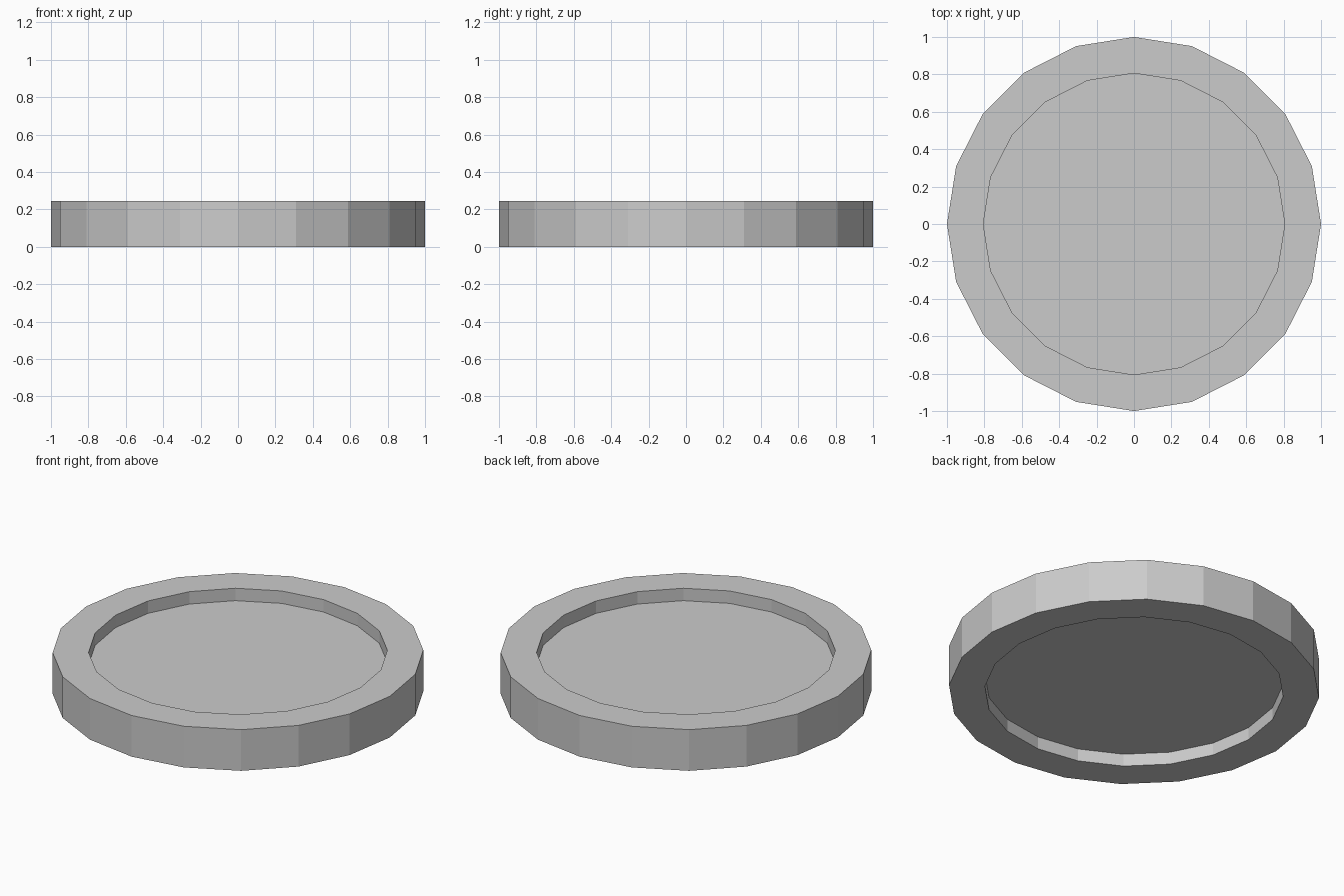
import bpy, bmesh
from math import cos, sin, tau

if "Cube" in bpy.data.objects:
    bpy.data.objects.remove(bpy.data.objects["Cube"])

SIDES = 20
R_OUT, R_IN = 1.0, 0.806   # outer rim and recess radii
H, RECESS = 0.245, 0.074   # total height, recess depth on each face

# Half cross-section (radius, z): lower floor, rim, upper floor
profile = [(R_IN, RECESS), (R_IN, 0), (R_OUT, 0),
           (R_OUT, H), (R_IN, H), (R_IN, H - RECESS)]

# Lathe the section into a low-poly disc with a raised rim on both faces
bm = bmesh.new()
rings = [[bm.verts.new((r * cos(tau * i / SIDES), r * sin(tau * i / SIDES), z))
          for i in range(SIDES)] for r, z in profile]
for a, b in zip(rings, rings[1:]):
    for i in range(SIDES):
        j = (i + 1) % SIDES
        bm.faces.new((a[i], a[j], b[j], b[i]))

# Recessed floors
bm.faces.new(rings[0][::-1])
bm.faces.new(rings[-1])
bmesh.ops.recalc_face_normals(bm, faces=bm.faces)

mesh = bpy.data.meshes.new("rimmed_disc")
bm.to_mesh(mesh)
bm.free()
bpy.context.collection.objects.link(bpy.data.objects.new("rimmed_disc", mesh))
